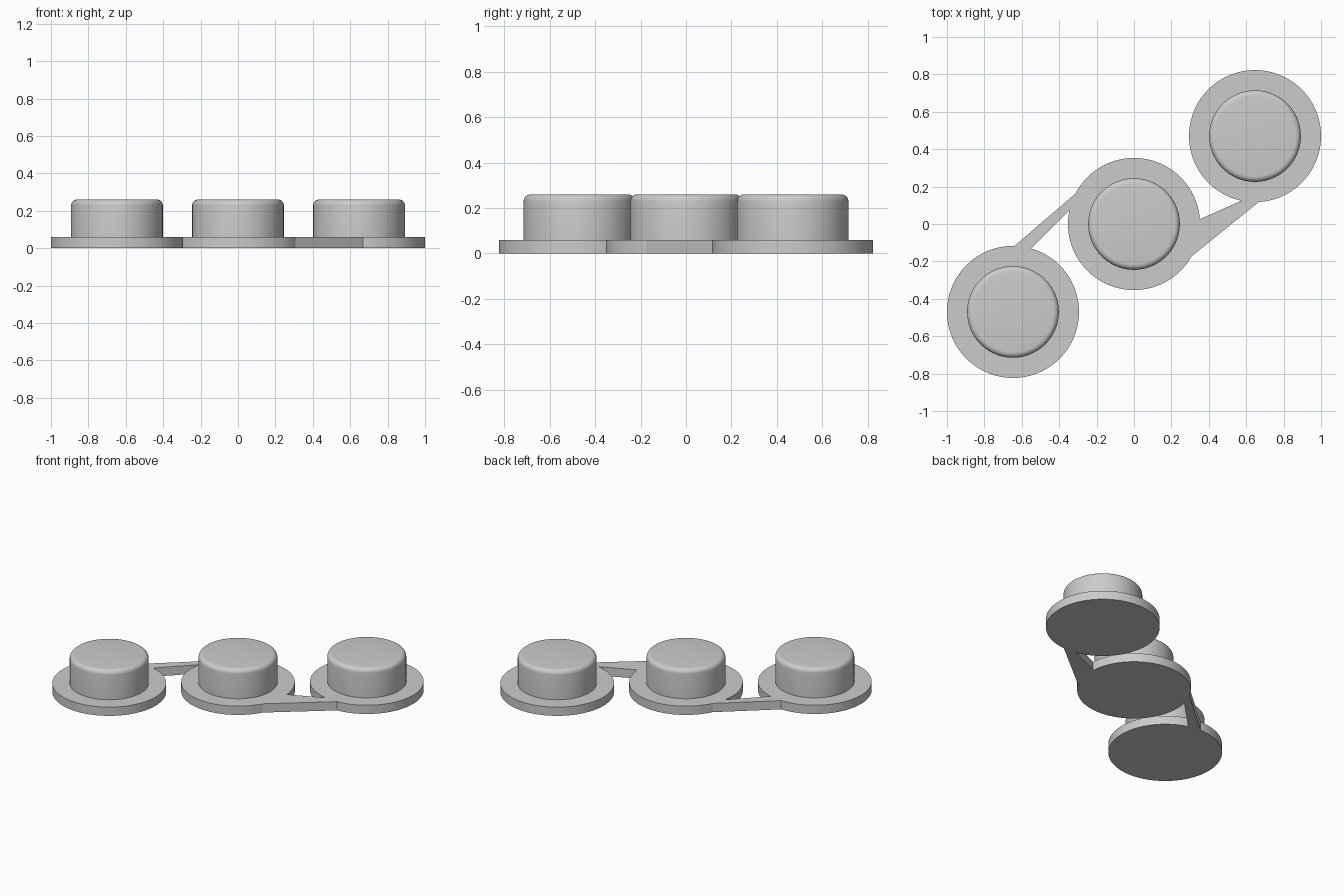
import bpy, bmesh, math
from mathutils import Vector

if "Cube" in bpy.data.objects:
    bpy.data.objects.remove(bpy.data.objects["Cube"])

FLANGE_R, FLANGE_H = 0.353, 0.06
KNOB_R, KNOB_H, ROUND = 0.245, 0.26, 0.03
CENTRES = {"left_button": (0.647, 0.47), "middle_button": (0, 0), "right_button": (-0.647, -0.47)}

grey = bpy.data.materials.new("plain_grey")
grey.use_nodes = True
colour = (0.6, 0.6, 0.6, 1)
grey.diffuse_color = colour
grey.node_tree.nodes["Principled BSDF"].inputs["Base Color"].default_value = colour


def finish(name, bm, smooth=False):
    bmesh.ops.recalc_face_normals(bm, faces=bm.faces)
    mesh = bpy.data.meshes.new(name)
    bm.to_mesh(mesh)
    bm.free()
    mesh.materials.append(grey)
    obj = bpy.data.objects.new(name, mesh)
    bpy.context.collection.objects.link(obj)
    if smooth:
        bpy.ops.object.select_all(action="DESELECT")
        obj.select_set(True)
        bpy.context.view_layer.objects.active = obj
        bpy.ops.object.shade_smooth_by_angle(angle=math.radians(30))
    return obj


def button(name, centre):
    # Flange and rounded knob turned from one profile
    profile = [(0, 0), (FLANGE_R, 0), (FLANGE_R, FLANGE_H), (KNOB_R, FLANGE_H)]
    for i in range(7):
        a = math.pi / 2 * i / 6
        profile.append((KNOB_R - ROUND + ROUND * math.cos(a), KNOB_H - ROUND + ROUND * math.sin(a)))
    profile.append((0, KNOB_H))
    bm = bmesh.new()
    verts = [bm.verts.new((r, 0, z)) for r, z in profile]
    edges = [bm.edges.new(pair) for pair in zip(verts, verts[1:])]
    bmesh.ops.spin(bm, geom=verts + edges, cent=(0, 0, 0), axis=(0, 0, 1),
                   angle=math.tau, steps=96, use_merge=True)
    bmesh.ops.remove_doubles(bm, verts=bm.verts, dist=0.0001)
    finish(name, bm, smooth=True).location = (*centre, 0)


def strap(name, outline):
    # Tapered flat link between two flanges
    bm = bmesh.new()
    face = bm.faces.new([bm.verts.new((x, y, 0)) for x, y in outline])
    top = bmesh.ops.extrude_face_region(bm, geom=[face])["geom"]
    bmesh.ops.translate(bm, vec=Vector((0, 0, FLANGE_H)),
                        verts=[v for v in top if isinstance(v, bmesh.types.BMVert)])
    finish(name, bm)


for name, centre in CENTRES.items():
    button(name, centre)

strap("left_strap", [(0.305, -0.175), (0.67, 0.12), (0.58, 0.127), (0.35, 0.025)])
strap("right_strap", [(-0.31, 0.165), (-0.64, -0.118), (-0.55, -0.132), (-0.343, 0.075)])
